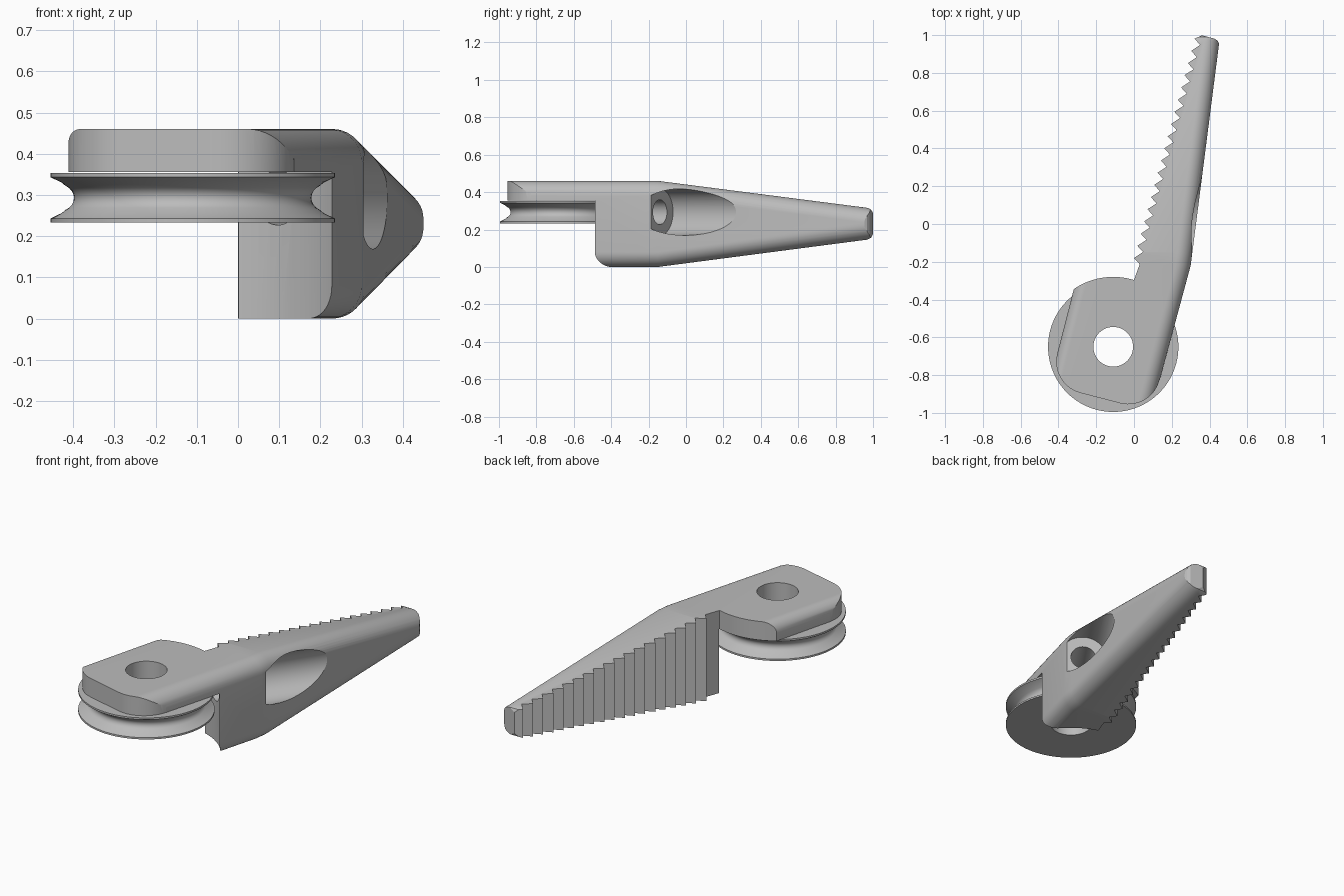
import bpy, bmesh, math
from mathutils import Vector, Matrix

if "Cube" in bpy.data.objects:
    bpy.data.objects.remove(bpy.data.objects["Cube"])

AXLE = Vector((-0.11, -0.65, 0))

grey = bpy.data.materials.new("plain grey")
grey.use_nodes = True
grey.diffuse_color = (0.5, 0.5, 0.5, 1)
grey.node_tree.nodes["Principled BSDF"].inputs["Base Color"].default_value = (0.5, 0.5, 0.5, 1)


def make(name, bm):
    bmesh.ops.recalc_face_normals(bm, faces=bm.faces)
    mesh = bpy.data.meshes.new(name)
    bm.to_mesh(mesh)
    bm.free()
    mesh.materials.append(grey)
    ob = bpy.data.objects.new(name, mesh)
    bpy.context.collection.objects.link(ob)
    return ob


def loft(name, rings, closed=False):
    """Skin equal rings of points; cap the ends unless the loft closes on itself."""
    bm = bmesh.new()
    rows = [[bm.verts.new(p) for p in ring] for ring in rings]
    pairs = list(zip(rows, rows[1:])) + ([(rows[-1], rows[0])] if closed else [])
    for a, b in pairs:
        for i in range(len(a)):
            j = (i + 1) % len(a)
            bm.faces.new((a[i], a[j], b[j], b[i]))
    if not closed:
        bm.faces.new(rows[0])
        bm.faces.new(rows[-1])
    return make(name, bm)


def rod(name, start, end, radius):
    axis = Vector(end) - Vector(start)
    bm = bmesh.new()
    spin = axis.to_track_quat("Z", "Y").to_matrix().to_4x4()
    bmesh.ops.create_cone(bm, cap_ends=True, segments=72, radius1=radius, radius2=radius,
                          depth=axis.length,
                          matrix=Matrix.Translation((Vector(start) + Vector(end)) / 2) @ spin)
    return make(name, bm)


def boolean(target, cutter, operation):
    mod = target.modifiers.new("cut", "BOOLEAN")
    mod.operation, mod.solver, mod.object = operation, "EXACT", cutter
    bpy.context.view_layer.objects.active = target
    bpy.ops.object.modifier_apply(modifier=mod.name)
    bpy.data.objects.remove(cutter)


def arc(cx, cy, r, a0, a1, n):
    return [(cx + r * math.cos(math.radians(a0 + (a1 - a0) * i / n)),
             cy + r * math.sin(math.radians(a0 + (a1 - a0) * i / n))) for i in range(n + 1)]


# Body envelope: rounded sections lofted from the plate to the jaw tip
def section(y, shrink=0.0):
    kink = y + 0.22
    right = 0.30 + (0.27 if kink < 0 else 0.128) * kink
    left = -0.32 + 0.257 * (y + 0.35)
    t = max(0, y + 0.15) / 1.15
    low, high = 0.15 * t + shrink, 0.46 - 0.148 * t - shrink
    r = min(0.08, (high - low) / 2 - 0.002)
    s = min(0.06, r)
    pts = (arc(right - r, low + r, r, -90, 0, 10) + arc(right - r, high - r, r, 0, 90, 10)
           + arc(left + s, high - s, s, 90, 180, 10) + arc(left + s, low + s, s, 180, 270, 10))
    return [(x, y, z) for x, z in pts]


body = loft("jaw_body", [section(-1.1), section(-0.22), section(-0.15),
                         section(0.97), section(0.99, 0.007), section(1.0, 0.025)])


# Plan outline: rounded plate end, tip, saw teeth and the arc around the wheel
def corner(point, a0):
    """Right-angled corner of radius 0.17 on the plate, turned by 14.7 degrees."""
    r, tilt = 0.17, math.radians(-14.7)
    mid = Vector(point) + Matrix.Rotation(tilt, 2) @ Vector((r if a0 == 180 else -r, r))
    return arc(mid.x, mid.y, r, a0 - 14.7, a0 + 75.3, 14)


plan = corner((-0.449, -0.851), 180) + corner((0.091, -0.992), 270)
plan += [(0.6, -0.82), (0.6, 0.95), (0.452, 0.95), (0.445, 0.967), (0.43, 0.98), (0.36, 0.999)]
for i in range(18, -1, -1):
    x, y = 0.0178 * i, -0.18 + 0.0645 * i
    plan += [(x, y), (x + 0.03, y - 0.033)]
plan += [(0.0, -0.296)] + arc(AXLE.x, AXLE.y, 0.37, 73, 127, 16) + [(-0.7, -0.35), (-0.7, -0.7)]
outline = loft("outline_cutter", [[(x, y, z) for x, y in plan] for z in (-0.2, 0.7)])
boolean(body, outline, "INTERSECT")

# Room for the wheel under the plate, and the axle hole
up = Vector((0, 0, 1))
boolean(body, rod("wheel_room", AXLE - 0.2 * up, AXLE + 0.356 * up, 0.375), "DIFFERENCE")
boolean(body, rod("axle_hole", AXLE + 0.2 * up, AXLE + 0.7 * up, 0.105), "DIFFERENCE")

# Stepped cord bore, slanting out through the outer side
start = Vector((0.1, -0.333, 0.293))
way = Vector((math.sin(math.radians(34.5)), math.cos(math.radians(34.5)), 0))
boolean(body, rod("narrow_bore", start - 0.1 * way, start + 0.6 * way, 0.066), "DIFFERENCE")
boolean(body, rod("wide_bore", start + 0.235 * way, start + 1.2 * way, 0.124), "DIFFERENCE")

# Grooved wheel, a closed profile spun around the axle
groove = [(0.345, 0.233), (0.345, 0.243), (0.318, 0.256)]
groove += [(0.33 - 0.042 * math.cos(math.radians(a)), 0.293 + 0.034 * math.sin(math.radians(a)))
           for a in range(-60, 61, 15)]
groove += [(0.318, 0.330), (0.345, 0.343), (0.345, 0.353), (0.105, 0.353), (0.105, 0.233)]
steps = 96
rings = []
for k in range(steps):
    a = math.tau * k / steps
    rings.append([(AXLE.x + r * math.cos(a), AXLE.y + r * math.sin(a), z) for r, z in groove])
wheel = loft("grooved_wheel", rings, closed=True)

# Smooth shading with sharp edges kept
for ob in (body, wheel):
    bpy.ops.object.select_all(action="DESELECT")
    ob.select_set(True)
    bpy.context.view_layer.objects.active = ob
    bpy.ops.object.shade_smooth_by_angle(angle=math.radians(20))
